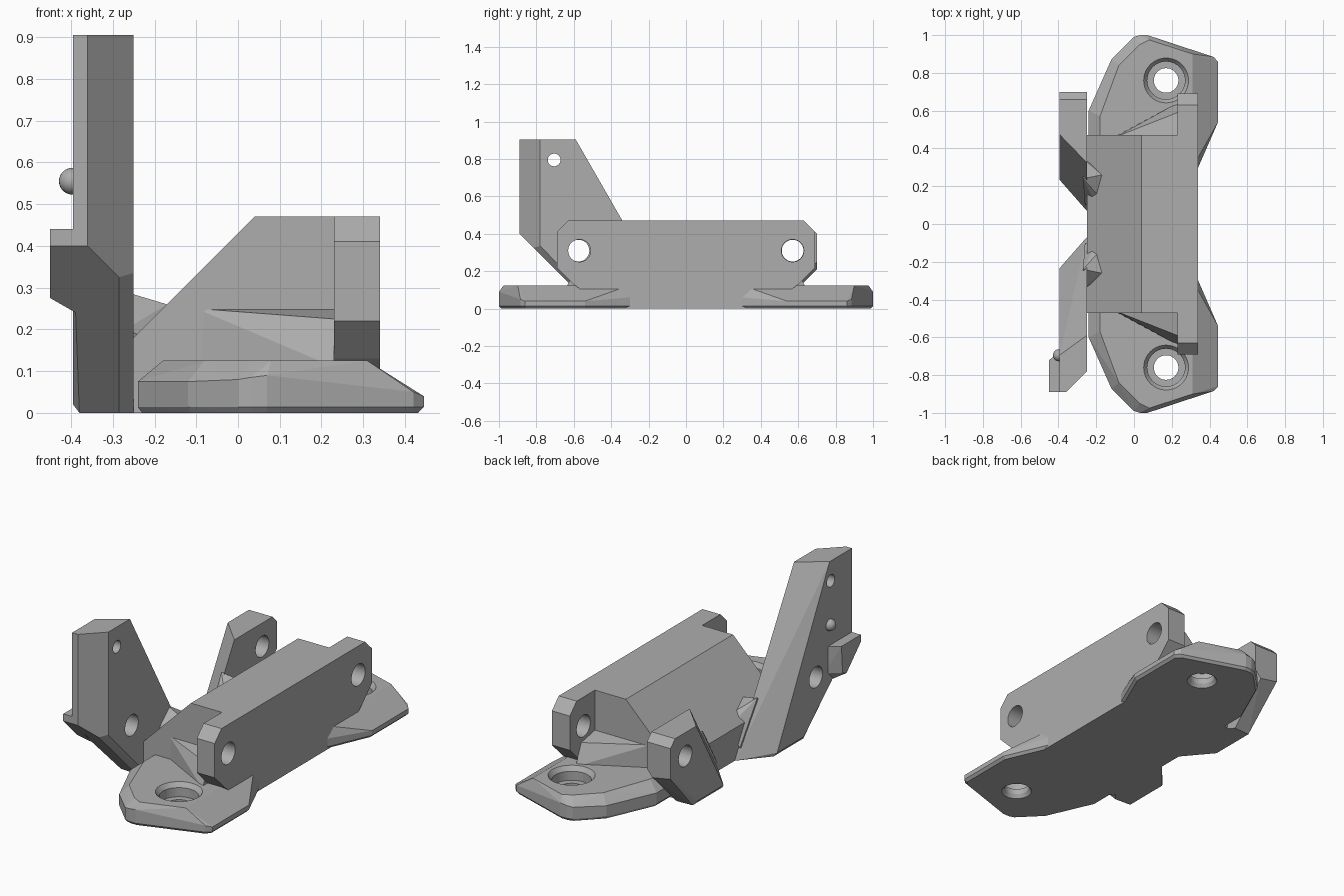
import bpy, bmesh
from math import pi
from mathutils import Matrix, Vector

if "Cube" in bpy.data.objects:
    bpy.data.objects.remove(bpy.data.objects["Cube"], do_unlink=True)

grey = bpy.data.materials.new("plain grey")
grey.use_nodes = True
COLOUR = (0.42, 0.42, 0.42, 1)
grey.diffuse_color = COLOUR
grey.node_tree.nodes["Principled BSDF"].inputs["Base Color"].default_value = COLOUR


def finish(name, bm):
    bmesh.ops.recalc_face_normals(bm, faces=bm.faces)
    mesh = bpy.data.meshes.new(name)
    bm.to_mesh(mesh)
    bm.free()
    obj = bpy.data.objects.new(name, mesh)
    bpy.context.collection.objects.link(obj)
    mesh.materials.append(grey)
    return obj


def solid(name, points, side=1):
    """Convex faceted block; side=-1 mirrors it to the front."""
    bm = bmesh.new()
    for x, y, z in points:
        bm.verts.new((x, y * side, z))
    res = bmesh.ops.convex_hull(bm, input=bm.verts)
    junk = {g for g in res["geom_interior"] + res["geom_unused"]
            if isinstance(g, bmesh.types.BMVert)}
    bmesh.ops.delete(bm, geom=list(junk), context='VERTS')
    bmesh.ops.dissolve_limit(bm, angle_limit=0.02, verts=bm.verts, edges=bm.edges)
    return finish(name, bm)


def slab(x, profile):
    return [(x, y, z) for y, z in profile]


def cut(obj, centre, r1, r2, depth, axis='Z'):
    """Cut a round, optionally tapered, hole."""
    bm = bmesh.new()
    turn = Matrix.Rotation(pi / 2, 4, 'Y') if axis == 'X' else Matrix()
    bmesh.ops.create_cone(bm, cap_ends=True, segments=40, radius1=r1, radius2=r2,
                          depth=depth, matrix=Matrix.Translation(Vector(centre)) @ turn)
    cutter = finish("hole_cutter", bm)
    cutter.hide_render = True
    mod = obj.modifiers.new("hole", 'BOOLEAN')
    mod.operation, mod.solver, mod.object = 'DIFFERENCE', 'EXACT', cutter
    bpy.context.view_layer.update()
    graph = bpy.context.evaluated_depsgraph_get()
    mesh = bpy.data.meshes.new_from_object(obj.evaluated_get(graph))
    obj.modifiers.clear()
    obj.data = mesh
    bpy.data.objects.remove(cutter, do_unlink=True)


# Central body with its sloped side
section = [(-.25, 0), (-.25, .18), (.04, .47), (.34, .47), (.34, 0)]
solid("central_body", [(x, y, z) for x, z in section for y in (-.47, .47)])

# Long side wall with an eye at each end
half = [(.43, 0), (.47, .05), (.6, .13), (.69, .22), (.69, .41), (.63, .47)]
profile = half + [(-y, z) for y, z in half]
wall = solid("side_wall", slab(.23, profile) + slab(.34, profile))
for s in (-1, 1):
    cut(wall, (.28, s * .57, .31), .06, .06, .4, 'X')

# Outline of a mounting foot: x, y, top height of its side
outline = [(-.24, .3, .075), (-.24, .44, .075), (-.24, .6, .075), (-.12, .87, .075),
           (0, .99, .08), (.03, 1, .085), (.07, 1, .09), (.42, .885, .05),
           (.445, .86, .04), (.445, .54, .04), (.42, .505, .05), (.34, .44, .06), (.34, .3, .06)]
crown = [(-.18, .3), (-.18, .57), (-.08, .84), (.03, .95), (.08, .975), (.31, .9), (.31, .3)]

for s, place in ((-1, "front"), (1, "back")):
    # Mounting foot with a stepped screw hole
    pts = [(x, y, z) for x, y, z in outline]
    pts += [(x, y, .014) for x, y, z in outline]
    pts += [(.06 + (x - .06) * .965, .6 + (y - .6) * .97, 0) for x, y, z in outline]
    pts += [(x, y, .125) for x, y in crown]
    foot = solid(place + "_mounting_foot", pts, s)
    cut(foot, (.17, s * .76, .12), .1, .13, .04)
    cut(foot, (.17, s * .76, .11), .1, .1, .12)
    cut(foot, (.17, s * .76, .05), .065, .065, .2)
    cut(foot, (.17, s * .76, .005), .085, .065, .03)

    # Faceted ramp between body, wall and foot
    solid(place + "_ramp", [
        (-.1, .46, .25), (.23, .46, .25), (.1, .56, .17), (.23, .59, .225),
        (-.18, .42, .11), (.23, .64, .11), (.23, .42, .11), (-.1, .42, .25), (.23, .42, .25)], s)

    # Small rib tying the arm to the body
    solid(place + "_rib", [
        (-.27, .24, .29), (-.27, .34, .2), (-.17, .26, .26), (-.17, .13, .21), (-.2, .1, .17),
        (-.26, .1, .06), (-.17, .3, .16), (-.1, .2, .15), (-.27, .3, .05)], s)

# Tall front arm: skewed slope, angled corner, undercut foot
tall = slab(-.25, [(.78, .905), (.59, .905), (.07, 0), (.45, 0), (.78, .335)])
tall += slab(-.285, [(.815, .905), (.815, .325), (.49, 0)])
tall += slab(-.36, [(.89, .905), (.89, .4)])
tall += slab(-.395, [(.89, .905), (.695, .905), (.657, .75), (.235, .02), (.47, .02), (.89, .4)])
tall += slab(-.38, [(.225, 0), (.485, 0)])
front_arm = solid("front_arm", tall, -1)
cut(front_arm, (-.32, -.575, .31), .058, .058, .4, 'X')
cut(front_arm, (-.32, -.705, .795), .034, .034, .4, 'X')

# Short back arm
low = slab(-.25, [(.66, .44), (.325, .44), (.07, 0), (.45, 0), (.70, .25), (.70, .4)])
low += slab(-.285, [(.49, 0), (.70, .21)])
low += slab(-.395, [(.66, .44), (.475, .44), (.235, .02), (.47, .02), (.70, .23), (.70, .4)])
low += slab(-.38, [(.225, 0), (.485, 0)])
back_arm = solid("back_arm", low, 1)
cut(back_arm, (-.32, .57, .31), .058, .058, .4, 'X')

# Stop ledge on the outside of the tall arm
solid("stop_ledge",
      slab(-.45, [(.89, .44), (.72, .44), (.89, .4), (.765, .275), (.73, .29)])
      + slab(-.38, [(.89, .44), (.67, .44), (.89, .4), (.725, .235), (.67, .29)]), -1)

# Round detent bump
ball = bmesh.new()
bmesh.ops.create_uvsphere(ball, u_segments=24, v_segments=14, radius=.032,
                          matrix=Matrix.Translation((-.397, -.695, .555)))
for f in ball.faces:
    f.smooth = True
finish("detent_bump", ball)
